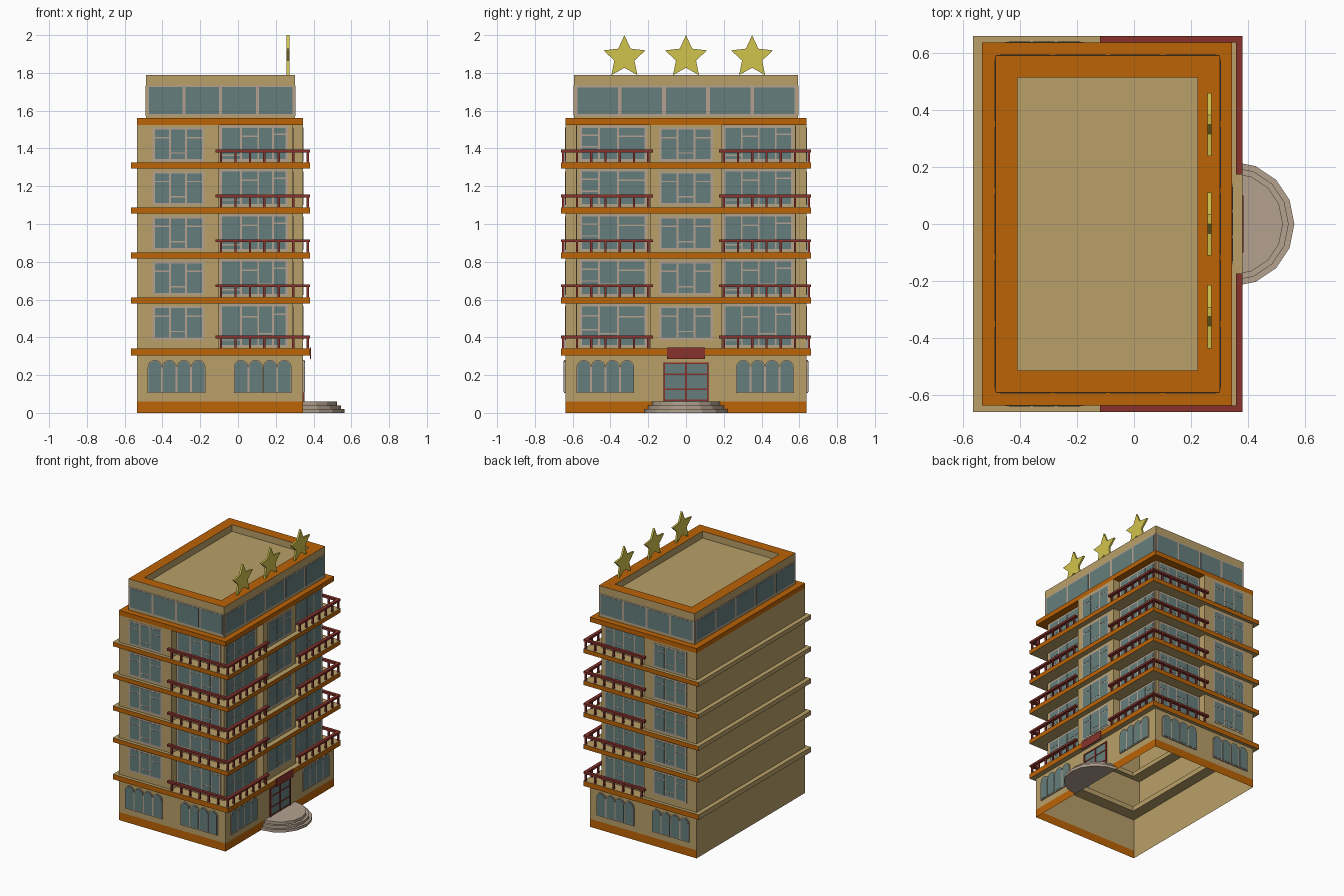
import bpy, bmesh, math

if "Cube" in bpy.data.objects:
    bpy.data.objects.remove(bpy.data.objects["Cube"])

def mat(name, r, g, b):
    m = bpy.data.materials.new(name)
    m.diffuse_color = tuple((c / 255) ** 2.2 for c in (r, g, b)) + (1,)
    m.use_nodes = True
    m.node_tree.nodes["Principled BSDF"].inputs["Base Color"].default_value = m.diffuse_color
    return m

TAN = mat("tan_wall", 183, 158, 104)
ORANGE = mat("orange_trim", 186, 99, 15)
GLASS = mat("glass", 101, 125, 123)
FRAME = mat("frame", 178, 160, 142)
RED = mat("dark_red", 134, 54, 48)
GOLD = mat("gold", 208, 194, 78)

def finish(name, bm, mats):
    me = bpy.data.meshes.new(name)
    bmesh.ops.recalc_face_normals(bm, faces=bm.faces)
    bm.to_mesh(me)
    bm.free()
    for m in mats:
        me.materials.append(m)
    ob = bpy.data.objects.new(name, me)
    bpy.context.collection.objects.link(ob)
    return ob

def add_box(bm, x0, x1, y0, y1, z0, z1):
    vs = bmesh.ops.create_cube(bm, size=1)["verts"]
    for v in vs:
        v.co.x = x1 if v.co.x > 0 else x0
        v.co.y = y1 if v.co.y > 0 else y0
        v.co.z = z1 if v.co.z > 0 else z0
    bm.normal_update()

def boxes(name, items, m):
    bm = bmesh.new()
    for b in items:
        add_box(bm, *b)
    return finish(name, bm, [m])

def shell(name, items, trim=False):
    """Walls only, open above and below; trim colours all but the rear."""
    bm = bmesh.new()
    for b in items:
        add_box(bm, *b)
    caps = [f for f in bm.faces if abs(f.normal.z) > .5]
    bmesh.ops.delete(bm, geom=caps, context="FACES_ONLY")
    for f in bm.faces:
        f.material_index = int(trim and f.calc_center_median().x > -.5)
    finish(name, bm, [TAN, ORANGE])

def on_face(face, p, u0, u1, z0, z1, d):
    """Box standing d proud of the wall plane at distance p."""
    return {"right": (p, p + d, u0, u1, z0, z1),
            "rear": (-p - d, -p, u0, u1, z0, z1),
            "front": (u0, u1, -p - d, -p, z0, z1),
            "back": (u0, u1, p, p + d, z0, z1)}[face]

def prism(bm, pts, to3d, d0, d1):
    a = [bm.verts.new(to3d(u, z, d0)) for u, z in pts]
    b = [bm.verts.new(to3d(u, z, d1)) for u, z in pts]
    bm.faces.new(a)
    bm.faces.new(b)
    for i in range(len(a)):
        j = (i + 1) % len(a)
        bm.faces.new((a[i], a[j], b[j], b[i]))

SLABS = [(.304, .341), (.58, .612), (.817, .85), (1.055, 1.087), (1.293, 1.325)]
TOP = 1.525
X0, X1, Y1 = -.534, .344, .638

# ground floor: hollow and open underneath, orange plinth
shell("plinth", [(X0, X1, -Y1, Y1, 0, .06)], True)
shell("ground_floor_walls", [(X0, X1, -Y1, Y1, .06, .31)])

# upper storeys: recessed core plus projecting bays
shell("upper_walls", [(X0, .29, -.58, .58, .32, TOP),
                      (X0, -.1, .58, Y1, .32, TOP),
                      (X0, -.1, -Y1, -.58, .32, TOP),
                      (.29, X1, -.19, .19, .32, TOP)])

# floor slabs: rings with orange edges, tan top, bottom and rear edge
bm = bmesh.new()
for z0, z1 in SLABS:
    add_box(bm, -.567, .382, -.662, .662, z0, z1)
caps = [f for f in bm.faces if abs(f.normal.z) > .5]
bmesh.ops.inset_region(bm, faces=caps, thickness=.115, use_even_offset=True)
bmesh.ops.delete(bm, geom=caps, context="FACES")
for z0, z1 in SLABS:
    rim = [e for e in bm.edges if e.is_boundary and z0 - .01 < e.verts[0].co.z < z1 + .01]
    bmesh.ops.bridge_loops(bm, edges=rim)
bm.normal_update()
for f in bm.faces:
    c = f.calc_center_median()
    f.material_index = int(abs(f.normal.z) < .5 and (c.x > .37 or abs(c.y) > .65))
finish("floor_slabs", bm, [TAN, ORANGE])
boxes("cornice", [(X0, X1, -Y1, Y1, TOP, 1.56)], ORANGE)

# penthouse with sunken roof and orange rim
bm = bmesh.new()
add_box(bm, -.487, .302, -.593, .593, 1.56, 1.79)
top = next(f for f in bm.faces if f.normal.z > .5)
for f in bmesh.ops.inset_region(bm, faces=[top], thickness=.078, use_even_offset=True)["faces"]:
    f.material_index = 1
low = bmesh.ops.extrude_discrete_faces(bm, faces=[top])["faces"][0]
low.material_index = 0
bmesh.ops.translate(bm, verts=low.verts, vec=(0, 0, -.05))
finish("penthouse", bm, [TAN, ORANGE])

# windows: frame plate with separate panes
frames, panes = [], []

def window(face, p, cols, z0, z1, splits, gap=.005, edge=.008):
    frames.append(on_face(face, p, cols[0] - edge, cols[-1] + edge, z0 - edge, z1 + edge, .002))
    for i in range(len(cols) - 1):
        zs = [z0] + [z0 + (z1 - z0) * s for s in splits[i]] + [z1]
        for a, b in zip(zs, zs[1:]):
            panes.append(on_face(face, p, cols[i] + gap, cols[i + 1] - gap, a + gap * .7, b - gap * .7, .0035))

BAY = [[.72], [.22], [.72]]
WIDE = [[.14], [.72], [.3], [.78]]
for z0, top_z in [(s[1], n) for s, n in zip(SLABS, [s[0] for s in SLABS[1:]] + [TOP])]:
    a, b = top_z - .185, top_z - .022
    window("right", X1, [-.135, -.045, .045, .135], a, b, BAY)
    window("right", .29, [-.555, -.46, -.36, -.215], z0 + .015, b + .01, [[.4, .75], [.3], [.72]])
    window("right", .29, [.205, .295, .385, .475, .56], z0 + .015, b + .01, WIDE)
    for face in ("front", "back"):
        window(face, Y1, [-.445, -.36, -.275, -.185], a, b, BAY)
        window(face, .58, [-.09, .015, .107, .185, .257], z0 + .015, b + .01, WIDE)
for face in ("front", "back"):
    window(face, .593, [-.48 + .194 * i for i in range(5)], 1.578, 1.73, [[]] * 4, .008, .003)
for face, p in (("right", .302), ("rear", .487)):
    window(face, p, [-.585 + .234 * i for i in range(6)], 1.575, 1.73, [[]] * 5, .01, .003)
boxes("window_frames", frames, FRAME)
boxes("window_panes", panes, GLASS)

# ground floor arched windows in groups of four
def arch(uc, w, z0, z1):
    r = w / 2
    return [(uc - r, z0), (uc + r, z0)] + [
        (uc + r * math.cos(math.pi * i / 8), z1 - r + r * math.sin(math.pi * i / 8)) for i in range(9)]

def mapper(face):
    return {"right": lambda u, z, d: (X1 + d, u, z),
            "front": lambda u, z, d: (u, -Y1 - d, z),
            "back": lambda u, z, d: (u, Y1 + d, z)}[face]

bf, bg = bmesh.new(), bmesh.new()
for face, starts in (("right", (-.58, .265)), ("front", (-.478, -.022)), ("back", (-.478, -.022))):
    for s in starts:
        for i in range(4):
            uc = s + .0765 * (i + .5)
            prism(bf, arch(uc, .0764, .104, .28), mapper(face), .001, .008)
            prism(bg, arch(uc, .066, .111, .275), mapper(face), .001, .01)
for b in (bf, bg):
    bmesh.ops.remove_doubles(b, verts=b.verts, dist=1e-6)
finish("arched_window_frames", bf, [FRAME])
finish("arched_window_glass", bg, [GLASS])

# entrance door and plain sign board
boxes("door_glass", [(X1, .347, -.115, .115, .06, .265)], GLASS)
boxes("door_bars", [(X1, .352, y - .005, y + .005, .06, .268) for y in (-.115, 0, .115)] +
      [(X1, .35, -.115, .115, z - .004, z + .004) for z in (.066, .125, .205, .264)], RED)
boxes("blank_sign", [(.38, .386, -.1, .1, .285, .345)], RED)

# rounded entrance steps
bm = bmesh.new()
for i, r in enumerate((.22, .2, .18)):
    pts = [(X1 + r * math.sin(math.pi * k / 8), r * math.cos(math.pi * k / 8)) for k in range(9)]
    prism(bm, pts, lambda x, y, z: (x, y, z), .02 * i, .02 * i + .02)
finish("entrance_steps", bm, [FRAME])

# balcony railings, mirrored across y
rails = []

def rail(s, z, x0, x1, y0, y1, a, b):
    rails.append((x0, x1, min(s * y0, s * y1), max(s * y0, s * y1), z + a, z + b))

for _, z in SLABS:
    for s in (-1, 1):
        rail(s, z, -.12, .382, .639, .662, .054, .069)
        rail(s, z, .358, .382, .175, .639, .054, .069)
        for k in range(7):
            x = -.09 + k * .0765
            rail(s, z, x - .006, x + .006, .644, .656, 0, .055)
        for k in range(6):
            y = .2 + k * .0755
            rail(s, z, .364, .376, y - .006, y + .006, 0, .055)
boxes("balcony_railings", rails, RED)

# three rooftop stars
for i, yc in enumerate((-.326, 0, .35)):
    bm = bmesh.new()
    pts = []
    for k in range(10):
        r = .117 if k % 2 == 0 else .056
        t = math.pi / 2 + k * math.pi / 5
        pts.append((yc + r * math.cos(t), 1.883 + r * math.sin(t)))
    prism(bm, pts, lambda u, z, d: (d, u, z), .258, .272)
    finish("roof_star_%d" % (i + 1), bm, [GOLD])
